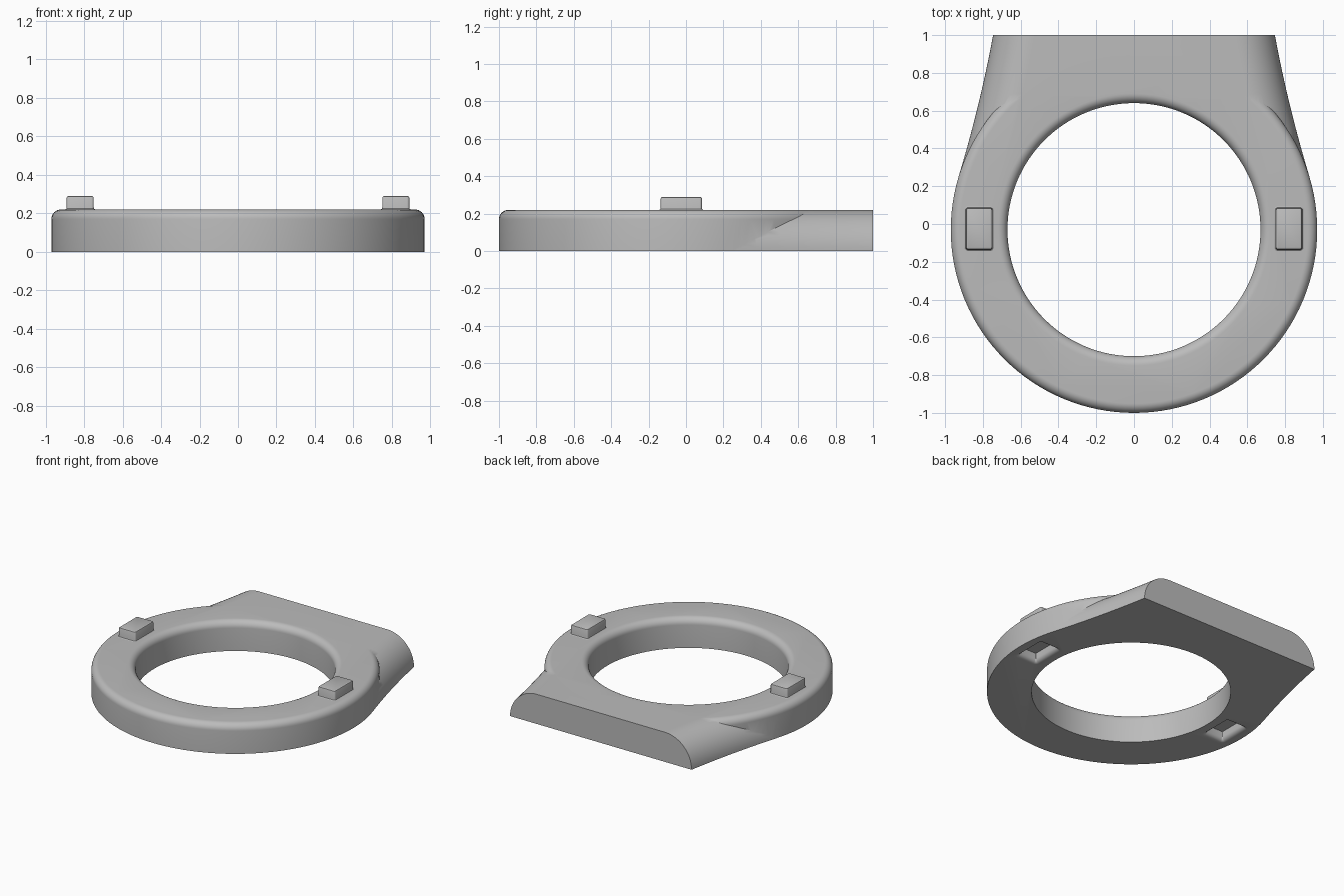
import bpy, bmesh, math
from math import sin, cos, pi

cube = bpy.data.objects.get("Cube")
if cube:
    bpy.data.objects.remove(cube, do_unlink=True)

HEIGHT = 0.22      # body thickness
CY = -0.03         # ring centre in y
R_OUT, R_IN = 0.97, 0.67
FILLET = 0.05

grey = bpy.data.materials.new("plain grey")
grey.use_nodes = True
COLOUR = (0.5, 0.5, 0.5, 1)
grey.diffuse_color = COLOUR
grey.node_tree.nodes["Principled BSDF"].inputs["Base Color"].default_value = COLOUR


def loft(name, rings):
    """Closed solid through rings of equal point count."""
    bm = bmesh.new()
    loops = [[bm.verts.new(p) for p in ring] for ring in rings]
    n = len(loops[0])
    for a, b in zip(loops, loops[1:]):
        for i in range(n):
            j = (i + 1) % n
            bm.faces.new((a[i], a[j], b[j], b[i]))
    bm.faces.new(loops[0])
    bm.faces.new(loops[-1])
    bmesh.ops.recalc_face_normals(bm, faces=bm.faces)
    mesh = bpy.data.meshes.new(name)
    bm.to_mesh(mesh)
    bm.free()
    mesh.materials.append(grey)
    ob = bpy.data.objects.new(name, mesh)
    bpy.context.collection.objects.link(ob)
    return ob


def circle(r, z, n=128):
    return [(r * cos(2 * pi * i / n), CY + r * sin(2 * pi * i / n), z) for i in range(n)]


def rounded_rect(cx, cy, hx, hy, r, z, n=5):
    pts = []
    for q, (sx, sy) in enumerate([(1, 1), (-1, 1), (-1, -1), (1, -1)]):
        for k in range(n + 1):
            a = (q + k / n) * pi / 2
            pts.append((cx + sx * (hx - r) + r * cos(a), cy + sy * (hy - r) + r * sin(a), z))
    return pts


def combine(target, tool, operation):
    """Apply a boolean and discard the tool."""
    tool.hide_render = True
    mod = target.modifiers.new("join", 'BOOLEAN')
    mod.operation, mod.object, mod.solver = operation, tool, 'EXACT'
    graph = bpy.context.evaluated_depsgraph_get()
    mesh = bpy.data.meshes.new_from_object(target.evaluated_get(graph))
    target.modifiers.clear()
    target.data = mesh
    bpy.data.objects.remove(tool, do_unlink=True)


ARC = [k / 8 * pi / 2 for k in range(9)]

# Round disc with a softened top rim
body = loft("ring_body", [circle(R_OUT, 0)] + [
    circle(R_OUT - FILLET * (1 - cos(a)), HEIGHT - FILLET * (1 - sin(a))) for a in ARC])


# Back tab: flaring outline with quarter-round sides
def tab_section(y):
    t = 1 - y
    half = 0.746 + 0.184 * t + 0.08 * t * t
    side = [(half - HEIGHT * (1 - cos(a)), y, HEIGHT * sin(a)) for a in
            [k / 16 * pi / 2 for k in range(17)]]
    return side + [(-x, y, z) for x, y, z in reversed(side)]


tab = loft("back_tab", [tab_section(1 - 0.75 * k / 12) for k in range(13)])
combine(body, tab, 'UNION')

# Central hole that widens into a rounded top lip
hole = loft("hole_cutter", [circle(R_IN, -0.1)] + [
    circle(R_IN + FILLET * (1 - cos(a)), HEIGHT - FILLET * (1 - sin(a))) for a in ARC]
    + [circle(R_IN + FILLET, HEIGHT + 0.1)])
combine(body, hole, 'DIFFERENCE')

# Matching sockets underneath, with flared mouths
PEG_X, PEG_Y, HX, HY = 0.82, -0.025, 0.07, 0.11
for s in (1, -1):
    mouth = [(0.03, -0.02)] + [(0.03 * (1 - sin(a)), 0.03 * (1 - cos(a))) for a in ARC[::2]]
    rings = [rounded_rect(s * PEG_X, PEG_Y, HX + g, HY + g, 0.005 + g, z) for g, z in mouth]
    rings.append(rounded_rect(s * PEG_X, PEG_Y, HX, HY, 0.005, 0.07))
    combine(body, loft("socket_cutter", rings), 'DIFFERENCE')

# Locating pegs on top, with small base flare and softened top edges
pegs = []
for s, side in ((1, "left"), (-1, "right")):
    levels = [(0.008, HEIGHT - 0.01), (0.008, HEIGHT), (0.002, HEIGHT + 0.004),
              (0, HEIGHT + 0.012), (0, 0.281), (-0.003, 0.287), (-0.009, 0.29)]
    pegs.append(loft(side + "_peg", [
        rounded_rect(s * PEG_X, PEG_Y, HX + g, HY + g, 0.012 + g, z) for g, z in levels]))

# Smooth rounded surfaces, crisp edges
for ob in [body] + pegs:
    bpy.ops.object.select_all(action='DESELECT')
    ob.select_set(True)
    bpy.context.view_layer.objects.active = ob
    bpy.ops.object.shade_smooth_by_angle(angle=math.radians(30))
